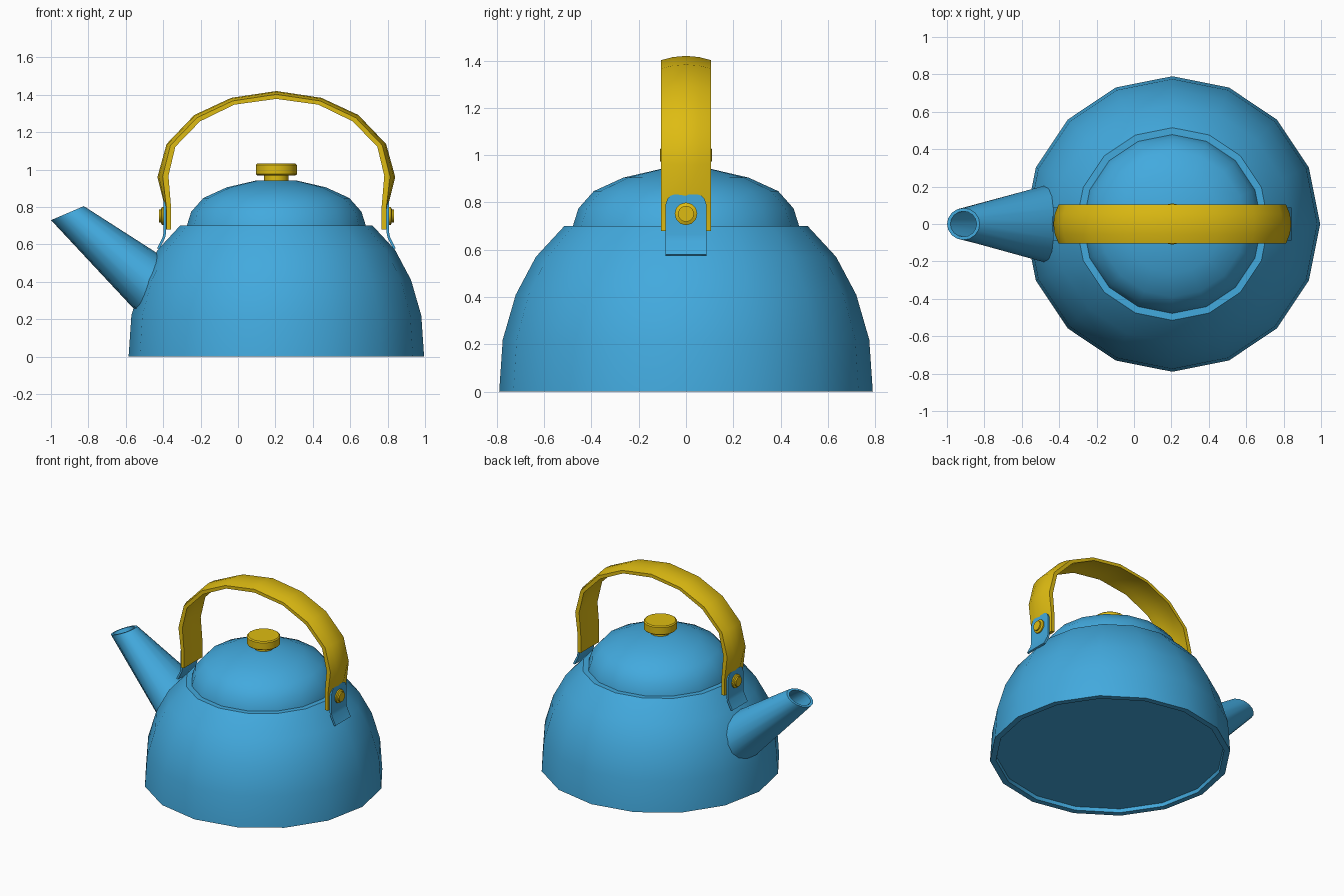
import bpy, bmesh, math
from mathutils import Vector

if "Cube" in bpy.data.objects:
    bpy.data.objects.remove(bpy.data.objects["Cube"])

CX = 0.205   # axis of the kettle body


def material(name, rgb):
    m = bpy.data.materials.new(name)
    m.diffuse_color = (*rgb, 1)
    m.use_nodes = True
    m.node_tree.nodes["Principled BSDF"].inputs["Base Color"].default_value = m.diffuse_color
    return m


BLUE = material("blue enamel", (0.055, 0.40, 0.73))
YELLOW = material("yellow", (0.73, 0.50, 0.006))


def loft(name, rings, mat, angle=35):
    """Skin a list of equal-length point rings and cap both ends."""
    bm = bmesh.new()
    vs = [[bm.verts.new(p) for p in ring] for ring in rings]
    n = len(rings[0])
    for a, b in zip(vs, vs[1:]):
        for i in range(n):
            j = (i + 1) % n
            bm.faces.new((a[i], a[j], b[j], b[i]))
    bm.faces.new(vs[0])
    bm.faces.new(vs[-1])
    bmesh.ops.recalc_face_normals(bm, faces=bm.faces)
    me = bpy.data.meshes.new(name)
    bm.to_mesh(me)
    bm.free()
    me.materials.append(mat)
    ob = bpy.data.objects.new(name, me)
    bpy.context.collection.objects.link(ob)
    bpy.ops.object.select_all(action='DESELECT')
    ob.select_set(True)
    bpy.context.view_layer.objects.active = ob
    bpy.ops.object.shade_smooth_by_angle(angle=math.radians(angle))
    return ob


def ellipse(c, u, v, n=16):
    c, u, v = Vector(c), Vector(u), Vector(v)
    return [c + u * math.cos(2 * math.pi * i / n) + v * math.sin(2 * math.pi * i / n)
            for i in range(n)]


def lathe(name, profile, mat):
    return loft(name, [ellipse((CX, 0, z), (r, 0, 0), (0, r, 0)) for r, z in profile], mat)


# Body with a recessed base
lathe("body", [(0.745, 0.025), (0.75, 0), (0.79, 0), (0.775, 0.22), (0.72, 0.41),
               (0.635, 0.57), (0.515, 0.70), (0.44, 0.70)], BLUE)

# Domed lid
lathe("lid", [(0.48, 0.69), (0.477, 0.705), (0.455, 0.775), (0.39, 0.848),
              (0.265, 0.905), (0.11, 0.941)], BLUE)

# Lid knob
lathe("knob", [(0.065, 0.92), (0.065, 0.967), (0.1, 0.967), (0.11, 0.975),
               (0.11, 1.025), (0.102, 1.032)], YELLOW)

# Spout: tapered hollow tube
T, TU, TV = Vector((-0.912, 0, 0.767)), Vector((0.0875, 0, 0.0375)), Vector((0, 0.085, 0))
B, BU, BV = Vector((-0.495, 0, 0.403)), Vector((0.055, 0, 0.155)), Vector((0, 0.2, 0))


def spout_ring(t, k=1.0):
    return ellipse(T.lerp(B, t), TU.lerp(BU, t) * k, TV.lerp(BV, t) * k)


loft("spout", [spout_ring(1.15), spout_ring(0), spout_ring(0, 0.8), spout_ring(1.1, 0.88)], BLUE)

# Handle: crowned strap swept over an arch (outer h, z, inner h, z, crown)
half = [(0.588, 0.68, 0.563, 0.68, 0.004), (0.588, 0.80, 0.563, 0.80, 0.008),
        (0.608, 0.963, 0.577, 0.967, 0.028), (0.566, 1.13, 0.540, 1.122, 0.022),
        (0.425, 1.277, 0.408, 1.258, 0.02), (0.234, 1.367, 0.225, 1.347, 0.018)]
top = [(0, 1.402, 0, 1.378, 0.018)]
arch = half + top + [(-a, b, -c, d, e) for a, b, c, d, e in reversed(half)]
rings = []
for oh, oz, ih, iz, crown in arch:
    out = Vector((oh - ih, 0, oz - iz)).normalized()
    o, i = Vector((CX + oh, 0, oz)), Vector((CX + ih, 0, iz))
    ys = (-0.105, -0.055, 0, 0.055, 0.105)
    bulge = [crown * (1 - (y / 0.105) ** 2) for y in ys]
    ring = [o + out * b + Vector((0, y, 0)) for y, b in zip(ys, bulge)]
    ring += [i + out * b * 0.7 + Vector((0, y, 0)) for y, b in zip(ys[::-1], bulge[::-1])]
    rings.append(ring)
loft("handle", rings, YELLOW)

# Brackets and rivets on both sides
levels = [(0.625, 0.575, 0.087), (0.595, 0.635, 0.087), (0.59, 0.66, 0.087), (0.59, 0.785, 0.087),
          (0.59, 0.81, 0.079), (0.59, 0.825, 0.065), (0.59, 0.83, 0.05)]
for side, s in (("left", -1), ("right", 1)):
    loft(side + "_bracket",
         [[(CX + s * h, -w, z), (CX + s * h, w, z),
           (CX + s * (h + 0.013), w, z + 0.004), (CX + s * (h + 0.013), -w, z + 0.004)]
          for h, z, w in levels], BLUE)
    loft(side + "_rivet",
         [ellipse((CX + s * h, 0, 0.752), (0, r, 0), (0, 0, r), 12)
          for h, r in ((0.58, 0.048), (0.612, 0.048), (0.618, 0.034), (0.628, 0.034))], YELLOW)
